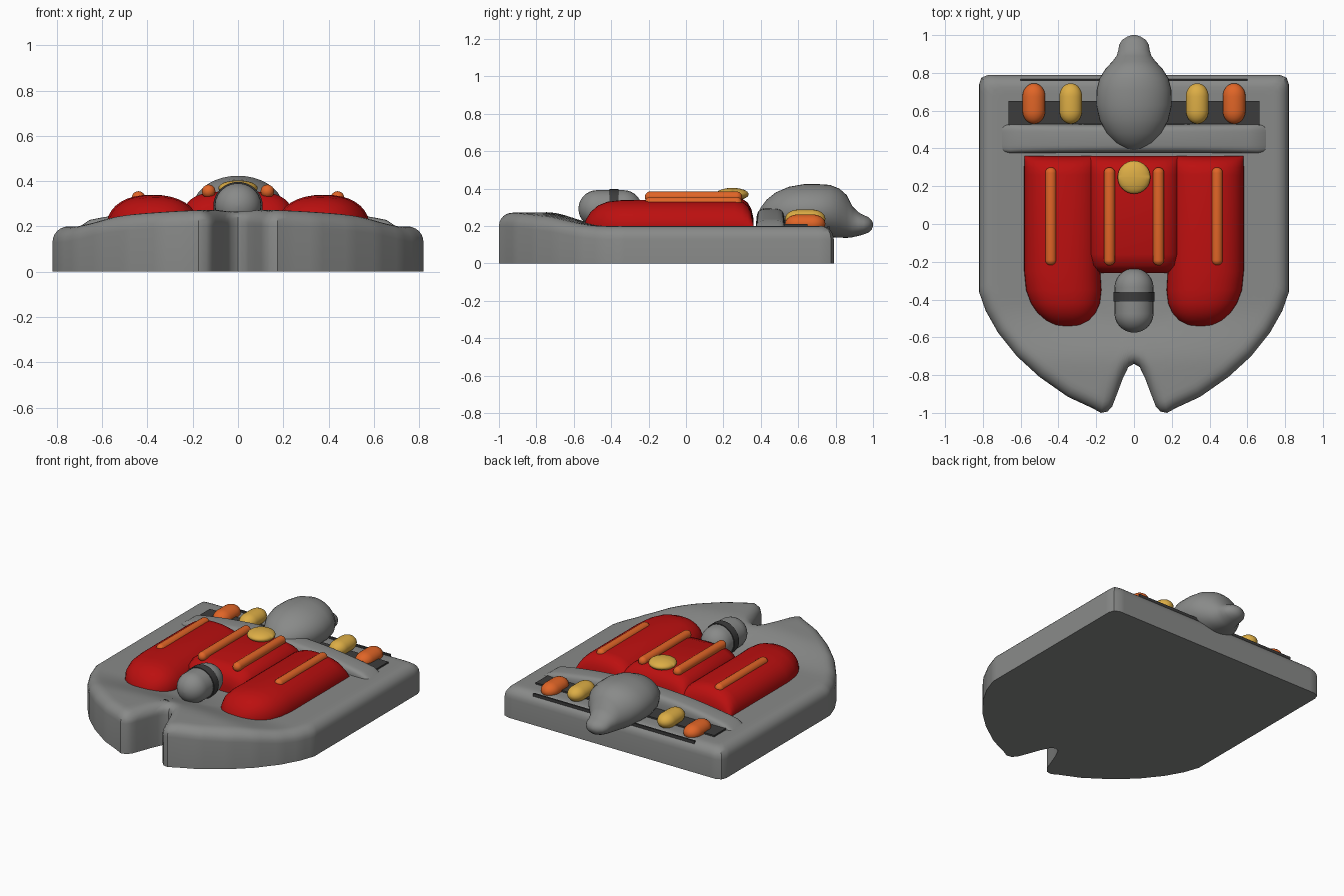
import bpy, bmesh, math
from math import sin, cos, pi, sqrt

if "Cube" in bpy.data.objects:
    bpy.data.objects.remove(bpy.data.objects["Cube"])


def mat(name, r, g, b):
    m = bpy.data.materials.new(name)
    m.diffuse_color = (r, g, b, 1)
    m.use_nodes = True
    m.node_tree.nodes["Principled BSDF"].inputs["Base Color"].default_value = m.diffuse_color
    return m


GREY = mat("grey", .25, .255, .25)
DARK = mat("dark grey", .045, .045, .045)
RED = mat("red", .5, .005, .005)
ORANGE = mat("orange", .75, .13, .02)
YELLOW = mat("yellow", .72, .42, .06)


def finish(name, bm, m, angle=40):
    bmesh.ops.recalc_face_normals(bm, faces=bm.faces)
    me = bpy.data.meshes.new(name)
    bm.to_mesh(me)
    bm.free()
    ob = bpy.data.objects.new(name, me)
    bpy.context.collection.objects.link(ob)
    me.materials.append(m)
    bpy.ops.object.select_all(action='DESELECT')
    ob.select_set(True)
    bpy.context.view_layer.objects.active = ob
    bpy.ops.object.shade_smooth_by_angle(angle=math.radians(angle))
    return ob


def skin(bm, rings):
    n = len(rings[0])
    for a, b in zip(rings, rings[1:]):
        for i in range(n):
            j = (i + 1) % n
            bm.faces.new((a[i], a[j], b[j], b[i]))


def power(v, e):
    return math.copysign(abs(v) ** (2 / e), v)


def loft(name, m, sections, e=2, dome=False, axis='y', n=36, flip=1):
    """Sections are (position, centre, half width, z bottom, z top)."""
    bm = bmesh.new()
    rings = []
    for t, c, r, zb, zt in sections:
        ring = []
        for k in range(n):
            a = 2 * pi * k / n
            u = c + r * power(cos(a), e)
            s = power(sin(a), e)
            if dome:
                z = zb + (zt - zb) * s if s > 0 else zb + .03 * s
            else:
                z = (zb + zt) / 2 + (zt - zb) / 2 * s
            ring.append(bm.verts.new((flip * u, t, z) if axis == 'y' else (t, u, z)))
        rings.append(ring)
    skin(bm, rings)
    bm.faces.new(rings[0])
    bm.faces.new(rings[-1])
    return finish(name, bm, m, 50)


def capsule(name, m, x, y0, y1, z, rx, rz, cap):
    secs = []
    for k in range(9):
        a = pi / 2 * (k + .15) / 8.15
        secs.append((y0 + cap * (1 - cos(a)), x, rx * sin(a), z - rz * sin(a), z + rz * sin(a)))
    secs += [(y0 + y1 - s[0],) + s[1:] for s in reversed(secs)]
    return loft(name, m, secs, n=24)


def box(name, m, x, y0, y1, z0, z1):
    bm = bmesh.new()
    bmesh.ops.create_cube(bm, size=1)
    for v in bm.verts:
        v.co = (v.co.x * 2 * x, y0 + (v.co.y + .5) * (y1 - y0), z0 + (v.co.z + .5) * (z1 - z0))
    return finish(name, bm, m)


# Hull: shield outline with a notch at the front and a rounded, rising top
half = [(0, -.74), (.03, -.757), (.06, -.82), (.09, -.9), (.115, -.965), (.14, -.993),
        (.175, -1), (.22, -.975), (.35, -.915), (.5, -.81), (.62, -.7), (.72, -.575),
        (.785, -.46), (.82, -.36), (.82, .74), (.808, .775), (.77, .79), (0, .79)]
poly = half + [(-x, y) for x, y in reversed(half[1:-1])]
outline = []
for (x0, y0), (x1, y1) in zip(poly, poly[1:] + poly[:1]):
    k = max(1, int(math.hypot(x1 - x0, y1 - y0) / .03))
    outline += [(x0 + (x1 - x0) * i / k, y0 + (y1 - y0) * i / k) for i in range(k)]


def edge_distance(x, y):
    best = 9
    for (x0, y0), (x1, y1) in zip(poly, poly[1:] + poly[:1]):
        dx, dy = x1 - x0, y1 - y0
        t = max(0, min(1, ((x - x0) * dx + (y - y0) * dy) / (dx * dx + dy * dy)))
        best = min(best, math.hypot(x - x0 - t * dx, y - y0 - t * dy))
    return best


def top(x, y):
    t = max(0, min(1, (-.42 - y) / .33))
    h = .2 + t * t * (3 - 2 * t) * (.075 - .055 * (x / .75) ** 2)
    R = .07
    d = min(R, edge_distance(x, y))
    return h - R + sqrt(max(0, R * R - (R - d) ** 2))


bm = bmesh.new()
rings = [[bm.verts.new((x, y, 0)) for x, y in outline]]
for s in (1, .996, .988, .976, .96, .94, .915, .88, .84, .8, .75, .7, .64, .57, .5, .3, .1):
    rings.append([bm.verts.new((x * s, y * s, top(x * s, y * s))) for x, y in outline])
skin(bm, rings)
bm.faces.new(rings[0])
bm.faces.new(rings[-1])
finish("hull", bm, GREY)

# Red padded deck: centre block and two side lobes
ends = [(.26, .0), (.30, .008), (.33, .03), (.35, .065), (.36, .11)]
loft("deck_centre", RED, [(-.26, 0, .17, .19, .24), (-.25, 0, .2, .19, .29), (-.22, 0, .23, .19, .335),
     (-.16, 0, .245, .19, .355)] + [(y, 0, .245, .19, .355 - d) for y, d in ends], e=3.5, dome=True)
lobe = [(-.545, .35, .02, .19, .2), (-.535, .35, .07, .19, .235), (-.51, .352, .115, .19, .275),
        (-.47, .357, .155, .19, .31), (-.42, .363, .183, .19, .33), (-.35, .372, .2, .19, .338),
        (-.25, .38, .202, .19, .34)] + [(y, .38, .202, .19, .34 - d) for y, d in ends]
for side, f in (("right", 1), ("left", -1)):
    loft("deck_lobe_" + side, RED, lobe, e=2.3, dome=True, flip=f)
    # Orange strips on the deck
    capsule("outer_strip_" + side, ORANGE, f * .44, -.22, .3, .326, .03, .03, .03)
    capsule("inner_strip_" + side, ORANGE, f * .13, -.22, .3, .355, .03, .03, .03)
    # Rear pods
    capsule("outer_pod_" + side, ORANGE, f * .53, .53, .745, .212, .06, .05, .07)
    capsule("inner_pod_" + side, YELLOW, f * .335, .53, .745, .238, .06, .05, .07)

# Yellow button
capsule("button", YELLOW, 0, .16, .335, .37, .087, .034, .0875)

# Front nozzle with dark band
capsule("nozzle", GREY, 0, -.575, -.235, .292, .103, .1, .1)
loft("nozzle_band", DARK, [(y, 0, .109, .186, .397) for y in (-.41, -.36)])

# Arched cross bar, dark tray and rear slit
bar = []
for k in range(29):
    x = -.705 + 1.41 * k / 28
    drop = .075 if k in (0, 28) else 0
    bar.append((x, .452, .07 if drop else .077, .17, .295 - .075 * (x / .7) ** 2 - drop * .3))
loft("cross_bar", GREY, bar, e=4.5, dome=True, axis='x')
box("tray", DARK, .665, .52, .65, .15, .21)
box("rear_slit", DARK, .6, .757, .768, .15, .2)

# Rear head with a small knob
loft("head", GREY, [
    (.385, 0, .02, .23, .27), (.40, 0, .055, .21, .30), (.43, 0, .1, .19, .34), (.48, 0, .145, .17, .38),
    (.55, 0, .182, .15, .41), (.63, 0, .2, .14, .424), (.71, 0, .198, .14, .424), (.77, 0, .183, .14, .42),
    (.82, 0, .152, .138, .40), (.86, 0, .115, .137, .365), (.89, 0, .092, .14, .305), (.92, 0, .083, .147, .275),
    (.95, 0, .078, .155, .258), (.975, 0, .062, .165, .248), (.992, 0, .035, .18, .232), (1, 0, .01, .2, .215)])
